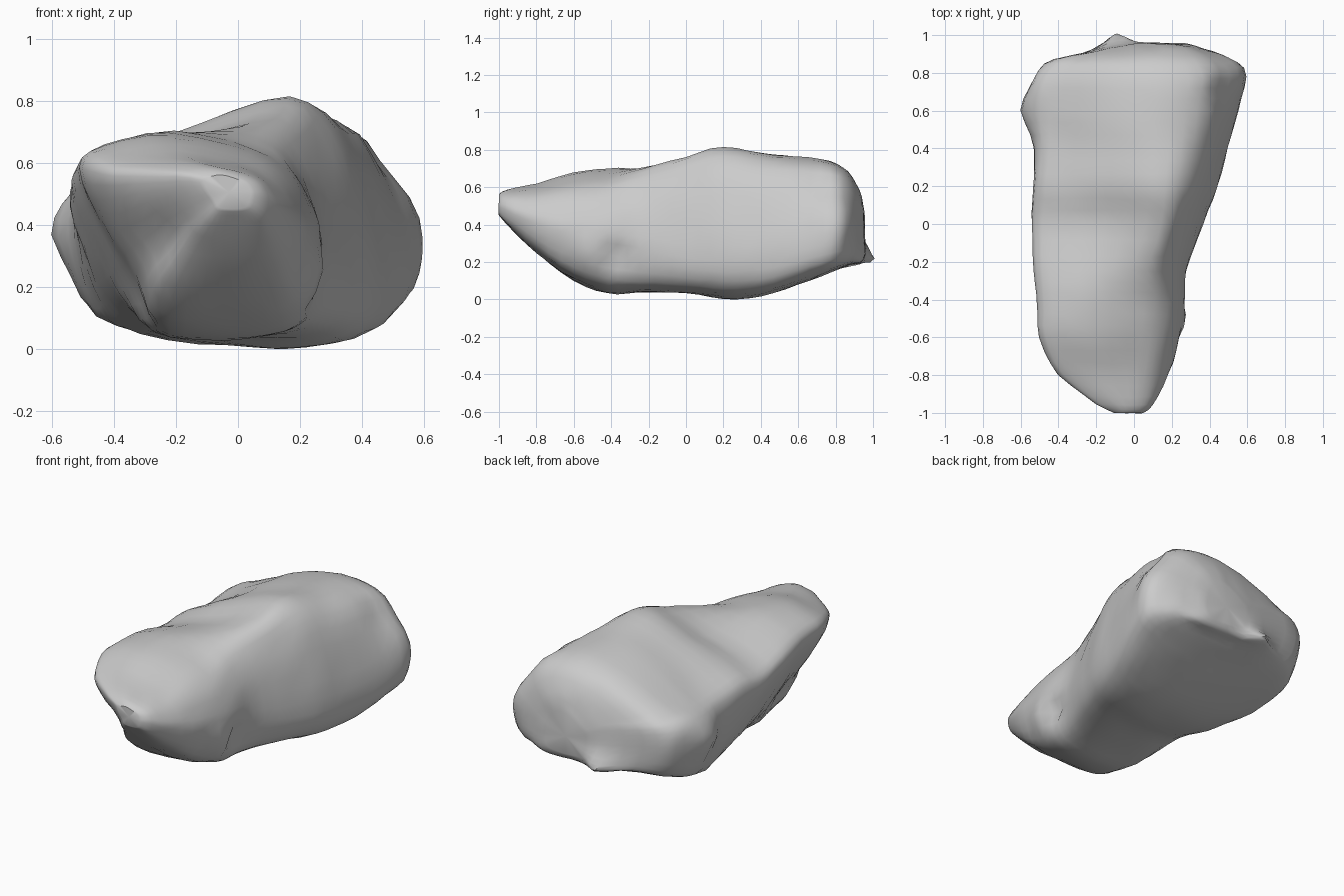
import bpy, bmesh, math
from mathutils import Vector, noise

default = bpy.data.objects.get("Cube")
if default:
    bpy.data.objects.remove(default, do_unlink=True)

# Stone colour
stone = bpy.data.materials.new("stone_grey")
stone.use_nodes = True
GREY = (0.6, 0.6, 0.6, 1)
stone.diffuse_color = GREY
stone.node_tree.nodes["Principled BSDF"].inputs["Base Color"].default_value = GREY

# Unit cross-sections (across, up): undercut nose, ridged middle, broad tail
NOSE = [(0, .83), (.09, .55), (.24, .27), (.32, .04), (.52, 0), (.78, .02), (.94, .12),
        (1, .42), (.97, .62), (.88, .79), (.72, .9), (.39, 1), (.1, .94)]
MIDDLE = [(0, .65), (.05, .42), (.15, .19), (.29, .06), (.52, .01), (.74, 0), (.94, .06),
          (1, .26), (.96, .58), (.87, .86), (.75, 1), (.42, .87), (.12, .76)]
TAIL = [(.03, .62), (0, .42), (.05, .13), (.15, .05), (.5, 0), (.78, 0), (.96, .06),
        (1, .25), (.96, .58), (.86, .89), (.67, 1), (.42, .94), (.15, .72)]

# Stations along the boulder: y, left x, right x, bottom z, top z
STATIONS = [
    (-1, -.11, .04, .45, .555), (-.96, -.2, .1, .4, .58), (-.8, -.4, .18, .24, .62),
    (-.6, -.5, .24, .1, .68), (-.42, -.51, .27, .03, .7), (-.25, -.53, .28, .03, .73),
    (0, -.54, .37, .03, .76), (.2, -.54, .44, .005, .81), (.4, -.54, .5, .02, .78),
    (.6, -.56, .55, .08, .76), (.77, -.53, .58, .14, .735), (.87, -.42, .5, .18, .68),
    (.93, -.14, .37, .19, .58), (.955, 0, .27, .23, .48)]

# Local bulges and dents: centre, push, radius
BUMPS = [
    ((-.1, .92, .2), (0, .075, 0), .09),        # rear knob
    ((-.56, .6, .37), (-.04, 0, 0), .1),        # side lobe
    ((.56, .8, .42), (.025, .02, 0), .12),      # rear corner lobe
    ((.48, .7, .63), (-.03, 0, -.02), .09),     # hollow above the corner lobe
    ((.25, -.39, .24), (-.05, .01, 0), .06),    # side notch
    ((.24, -.5, .24), (.03, 0, 0), .07),        # lip beside the notch
    ((-.25, -.8, .35), (.02, .03, 0), .12)]     # nose hollow

STEPS = 3


def spline(a, b, c, d, t):
    """Smooth curve from b to c."""
    return b + .5 * t * (c - a + t * (2 * a - 5 * b + 4 * c - d + t * (3 * (b - c) + d - a)))


def section(station):
    """Blend the outlines, fit them to the station and round them."""
    y, left, right, low, high = station
    if y < 0:
        first, second, t = NOSE, MIDDLE, (y + .45) / .45
    else:
        first, second, t = MIDDLE, TAIL, y / .55
    t = min(1, max(0, t))
    pts = []
    for a, b in zip(first, second):
        u, v = Vector(a).lerp(Vector(b), t)
        pts.append(Vector((left + (right - left) * u, y, low + (high - low) * v)))
    n = len(pts)
    return [spline(pts[i - 1], pts[i], pts[(i + 1) % n], pts[(i + 2) % n], s / STEPS)
            for i in range(n) for s in range(STEPS)]


def weather(p):
    """Apply bulges and dents, then a little roughness."""
    q = p.copy()
    for centre, push, radius in BUMPS:
        d = (p - Vector(centre)).length / radius
        q += Vector(push) * math.exp(-d * d)
    return q + .008 * noise.noise_vector(p * 4) + .006 * noise.noise_vector(p * 11)


# Rings of points, smoothed along the length
keys = [section(s) for s in STATIONS]
last = len(keys) - 1
rings = []
for k in range(last):
    four = [keys[min(last, max(0, k + o))] for o in (-1, 0, 1, 2)]
    for s in range(STEPS):
        rings.append([spline(*p, s / STEPS) for p in zip(*four)])
rings.append(keys[last])

# Boulder skin with closed ends
bm = bmesh.new()
rings = [[bm.verts.new(weather(p)) for p in ring] for ring in rings]
n = len(rings[0])
for r, q in zip(rings, rings[1:]):
    for i in range(n):
        j = (i + 1) % n
        bm.faces.new((r[i], r[j], q[j], q[i]))
for ring in (rings[0], rings[-1]):
    centre = bm.verts.new(sum((v.co for v in ring), Vector()) / n)
    for i in range(n):
        bm.faces.new((ring[i], ring[(i + 1) % n], centre))
bmesh.ops.recalc_face_normals(bm, faces=bm.faces)

# Rest it on the ground
bmesh.ops.translate(bm, verts=bm.verts, vec=(0, 0, -min(v.co.z for v in bm.verts)))
mesh = bpy.data.meshes.new("boulder")
bm.to_mesh(mesh)
bm.free()
mesh.materials.append(stone)
boulder = bpy.data.objects.new("boulder", mesh)
bpy.context.collection.objects.link(boulder)
bpy.context.view_layer.objects.active = boulder
boulder.select_set(True)
bpy.ops.object.shade_smooth_by_angle(angle=math.radians(40))
